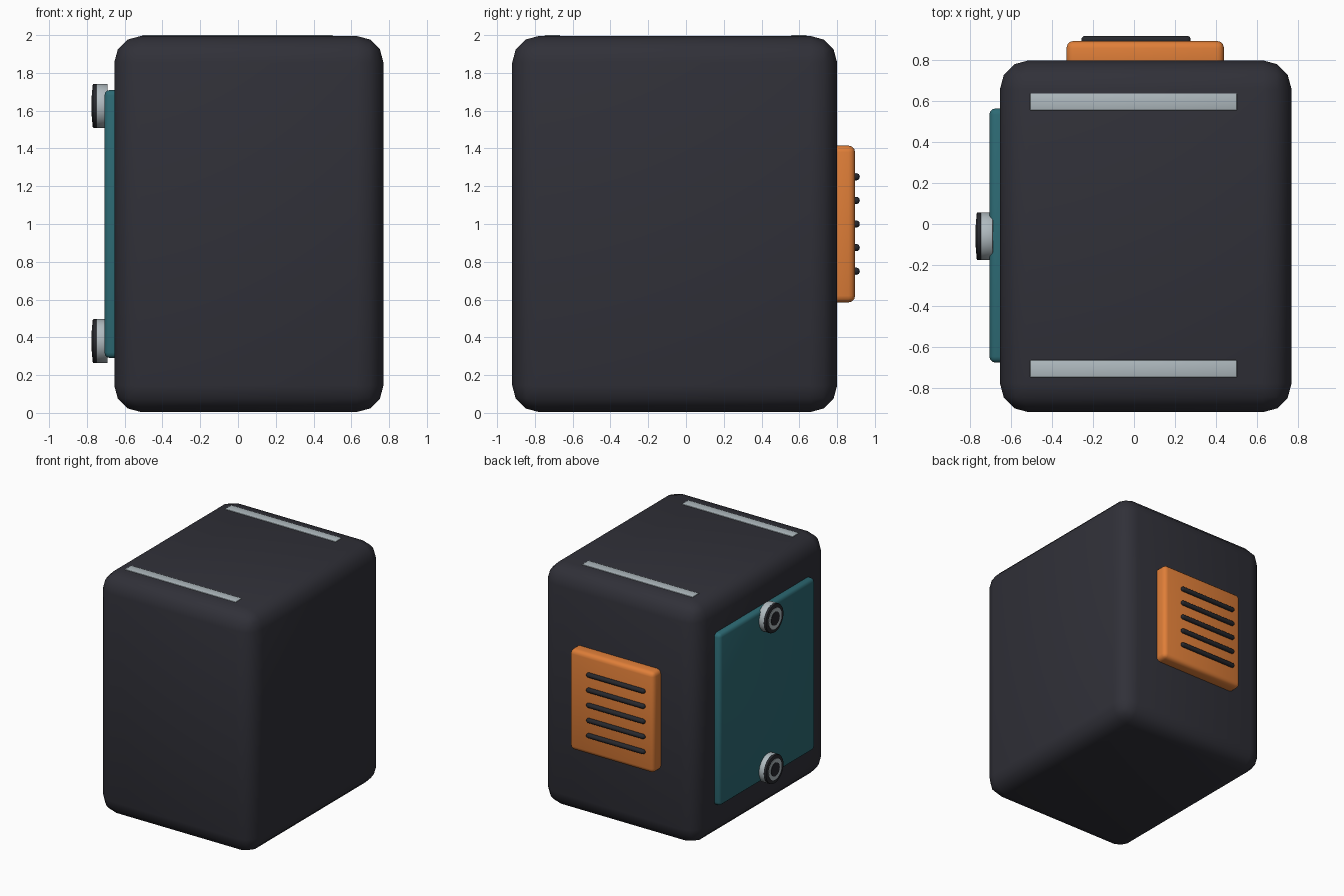
import bpy, math
from mathutils import Matrix

if "Cube" in bpy.data.objects:
    bpy.data.objects.remove(bpy.data.objects["Cube"])


def mat(name, rgb):
    m = bpy.data.materials.new(name)
    m.diffuse_color = (*rgb, 1)
    m.use_nodes = True
    m.node_tree.nodes["Principled BSDF"].inputs["Base Color"].default_value = m.diffuse_color
    return m


CHARCOAL = mat("charcoal", (0.03, 0.03, 0.04))
BLACK = mat("rubber black", (0.02, 0.021, 0.026))
TEAL = mat("teal", (0.026, 0.145, 0.175))
ORANGE = mat("orange", (0.74, 0.21, 0.04))
GREY = mat("light grey", (0.43, 0.49, 0.52))


def finish(ob, name, material, bevel=0, segments=3):
    ob.name = ob.data.name = name
    ob.data.materials.append(material)
    bpy.ops.object.transform_apply(location=False, rotation=True, scale=True)
    if bevel:
        b = ob.modifiers.new("bevel", 'BEVEL')
        b.width, b.segments = bevel, segments
        b.limit_method = 'ANGLE'
        bpy.ops.object.modifier_apply(modifier="bevel")
    bpy.ops.object.shade_smooth_by_angle(angle=math.radians(40))
    return ob


def box(name, lo, hi, material, bevel=0, segments=3):
    centre = [(a + b) / 2 for a, b in zip(lo, hi)]
    bpy.ops.mesh.primitive_cube_add(size=1, location=centre)
    ob = bpy.context.object
    ob.scale = [b - a for a, b in zip(lo, hi)]
    return finish(ob, name, material, bevel, segments)


def disc(name, x0, x1, y, z, r, material, bevel=0):
    # cylinder lying along x
    bpy.ops.mesh.primitive_cylinder_add(vertices=32, radius=r, depth=x1 - x0,
                                        location=((x0 + x1) / 2, y, z),
                                        rotation=(0, math.pi / 2, 0))
    return finish(bpy.context.object, name, material, bevel, 2)


# main body
box("body", (-0.655, -0.92, 0.005), (0.77, 0.80, 1.995), CHARCOAL, 0.14, 3)

# two flush strips on the top
for i, y in enumerate((-0.708, 0.597)):
    box(f"top_strip_{i + 1}", (-0.508, y - 0.042, 1.96), (0.503, y + 0.042, 2.0), GREY, 0.004, 2)

# side panel with two round fasteners
box("side_panel", (-0.707, -0.678, 0.29), (-0.60, 0.565, 1.71), TEAL, 0.03, 3)
for i, z in enumerate((0.38, 1.625)):
    disc(f"knob_base_{i + 1}", -0.75, -0.69, -0.06, z, 0.117, GREY, 0.005)
    disc(f"knob_rim_{i + 1}", -0.77, -0.745, -0.06, z, 0.117, BLACK, 0.008)
    disc(f"knob_ring_{i + 1}", -0.773, -0.745, -0.06, z, 0.085, GREY)
    disc(f"knob_hub_{i + 1}", -0.776, -0.745, -0.06, z, 0.055, BLACK)

# rear vent plate with five rounded slats
box("vent_plate", (-0.33, 0.74, 0.585), (0.44, 0.895, 1.415), ORANGE, 0.035, 3)
for i in range(5):
    z = 0.75 + 0.125 * i
    box(f"vent_slat_{i + 1}", (-0.257, 0.88, z - 0.019), (0.277, 0.92, z + 0.019), BLACK, 0.0185, 4)
